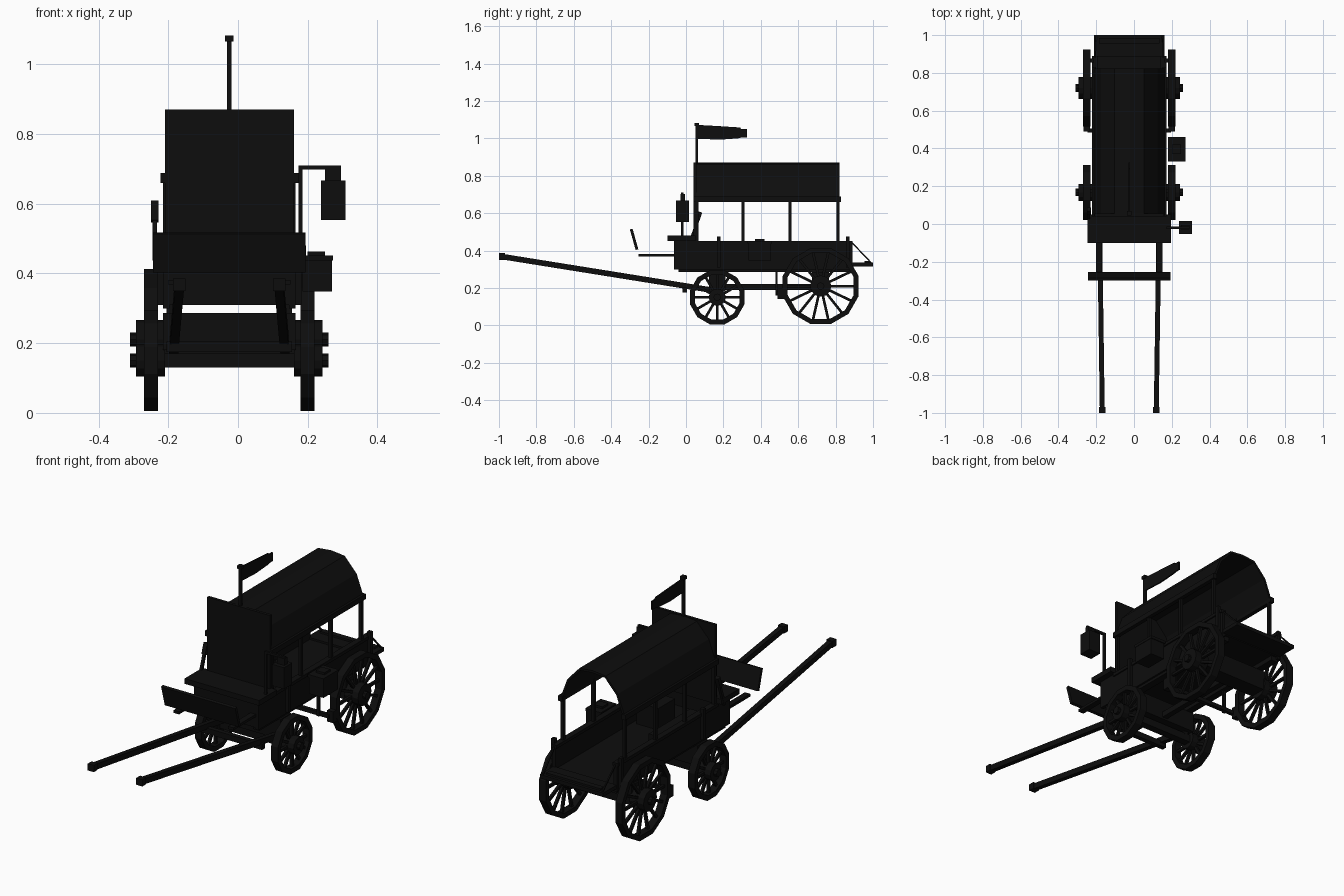
import bpy, bmesh, math
from mathutils import Vector

if "Cube" in bpy.data.objects:
    bpy.data.objects.remove(bpy.data.objects["Cube"], do_unlink=True)

black = bpy.data.materials.new("black_wood")
black.use_nodes = True
colour = (0.004, 0.004, 0.004, 1)
black.diffuse_color = colour
shader = black.node_tree.nodes["Principled BSDF"]
shader.inputs["Base Color"].default_value = colour
shader.inputs["Roughness"].default_value = 0.9

CX = -0.025            # centre line of the wagon
SIDES = ((-1, "right"), (1, "left"))


def finish(name, bm):
    bmesh.ops.recalc_face_normals(bm, faces=bm.faces)
    mesh = bpy.data.meshes.new(name)
    bm.to_mesh(mesh)
    bm.free()
    mesh.materials.append(black)
    ob = bpy.data.objects.new(name, mesh)
    bpy.context.collection.objects.link(ob)
    return ob


def add_box(bm, x, y, z):
    """Box from three (low, high) ranges."""
    new = bmesh.ops.create_cube(bm, size=1)["verts"]
    for v in new:
        v.co = [lo + (c + 0.5) * (hi - lo) for c, (lo, hi) in zip(v.co, (x, y, z))]


def box(name, x, y, z):
    bm = bmesh.new()
    add_box(bm, x, y, z)
    return finish(name, bm)


def add_bar(bm, a, b, width, depth):
    """Rectangular bar between two points."""
    a, b = Vector(a), Vector(b)
    rot = (b - a).to_track_quat("Z", "Y")
    for v in bmesh.ops.create_cube(bm, size=1)["verts"]:
        v.co = rot @ Vector((v.co.x * width, v.co.y * depth, v.co.z * (b - a).length)) + (a + b) / 2


def bar(name, a, b, width, depth):
    bm = bmesh.new()
    add_bar(bm, a, b, width, depth)
    return finish(name, bm)


def prism(name, outline, x0, x1):
    """Outline in y and z, pushed along x."""
    bm = bmesh.new()
    face = bm.faces.new([bm.verts.new((x0, y, z)) for y, z in outline])
    out = bmesh.ops.extrude_face_region(bm, geom=[face])["geom"]
    for v in out:
        if isinstance(v, bmesh.types.BMVert):
            v.co.x = x1
    return finish(name, bm)


def add_drum(bm, x0, x1, y, z, r, n):
    """Cylinder lying along x."""
    for v in bmesh.ops.create_cone(bm, cap_ends=True, segments=n, radius1=r, radius2=r, depth=1)["verts"]:
        v.co = (x0 + (v.co.z + 0.5) * (x1 - x0), y + v.co.x, z + v.co.y)


def wheel(name, side, y, z, r, spokes, hub):
    x = CX + side * 0.225
    bm = bmesh.new()
    # Faceted rim with a square section
    n, rings = 12, []
    for i in range(n):
        a = 2 * math.pi * (i + 0.5) / n
        rings.append([bm.verts.new((x + dx, y + rr * math.cos(a), z + rr * math.sin(a)))
                      for rr, dx in ((r, -0.02), (r, 0.02), (r - 0.027, 0.02), (r - 0.027, -0.02))])
    for i in range(n):
        p, q = rings[i], rings[(i + 1) % n]
        for k in range(4):
            bm.faces.new((p[k], q[k], q[(k + 1) % 4], p[(k + 1) % 4]))
    # Spokes
    for i in range(spokes):
        a = 2 * math.pi * i / spokes
        d = Vector((0, math.cos(a), math.sin(a)))
        c = Vector((x, y, z))
        add_bar(bm, c + d * 0.02, c + d * (r - 0.02), 0.014, 0.014)
    # Stepped hub
    add_drum(bm, x - side * 0.04, x + side * 0.043, y, z, hub, 12)
    add_drum(bm, x, x + side * 0.06, y, z, 0.02, 8)
    finish(name, bm)


# Running gear
for side, word in SIDES:
    wheel(f"front_{word}_wheel", side, 0.167, 0.15, 0.15, 12, 0.046)
    wheel(f"rear_{word}_wheel", side, 0.72, 0.21, 0.21, 14, 0.057)
for name, y, z in (("front", 0.167, 0.15), ("rear", 0.72, 0.21)):
    box(name + "_axle", (CX - 0.22, CX + 0.22), (y - 0.02, y + 0.02), (z - 0.02, z + 0.02))
    box(name + "_bolster", (CX - 0.19, CX + 0.19), (y - 0.045, y + 0.045), (0.18, 0.286))
box("reach_pole", (CX - 0.015, CX + 0.015), (0.167, 0.72), (0.19, 0.22))
box("shaft_crossbar", (CX - 0.18, CX + 0.18), (-0.02, 0.005), (0.175, 0.205))
box("brake_beam", (CX - 0.22, CX + 0.22), (0.485, 0.505), (0.16, 0.18))

for side, word in SIDES:
    x = CX + side * 0.16
    box(word + "_chassis_rail", (x - 0.02, x + 0.02), (-0.04, 0.88), (0.285, 0.32))
    box(word + "_brake_hanger", (x - 0.008, x + 0.008), (0.478, 0.49), (0.16, 0.3))
    xb = CX + side * 0.225
    box(word + "_brake_shoe", (xb - 0.018, xb + 0.018), (0.49, 0.525), (0.14, 0.2))
    # Pulling shafts with end caps
    tip = Vector((CX + side * 0.143, -0.985, 0.368))
    root = Vector((CX + side * 0.16, 0.19, 0.18))
    bar(word + "_shaft", tip, root, 0.026, 0.03)
    box(word + "_shaft_cap", (tip.x - 0.018, tip.x + 0.018), (-1, -0.968), (0.35, 0.386))
    # Footboard rails
    box(word + "_footboard_rail", (x - 0.016, x + 0.016), (-0.255, -0.06), (0.368, 0.382))

# Open wagon bed
box("bed_floor", (CX - 0.19, CX + 0.19), (-0.06, 0.89), (0.31, 0.325))
for side, word in SIDES:
    inner, outer = sorted((CX + side * 0.172, CX + side * 0.19))
    box(word + "_bed_wall", (inner, outer), (-0.065, 0.89), (0.3, 0.45))
    inner, outer = sorted((CX + side * 0.165, CX + side * 0.197))
    box(word + "_bed_rim", (inner, outer), (0.04, 0.89), (0.435, 0.452))
    bm = bmesh.new()
    for y in (0.175, 0.865):
        xs = CX + side * 0.197
        add_box(bm, (xs - 0.01, xs + 0.01), (y - 0.01, y + 0.01), (0.31, 0.475))
    finish(word + "_stakes", bm)
    bar(word + "_tailgate_chain", (CX + side * 0.18, 0.88, 0.45), (CX + side * 0.175, 0.99, 0.335), 0.007, 0.007)
box("bed_front", (CX - 0.19, CX + 0.19), (-0.065, -0.045), (0.31, 0.45))
box("tailgate", (CX - 0.187, CX + 0.187), (0.885, 1.0), (0.315, 0.335))
box("tailgate_lip", (CX - 0.16, CX + 0.16), (0.955, 0.985), (0.335, 0.345))
box("inner_bench", (CX - 0.17, CX - 0.07), (0.1, 0.45), (0.325, 0.41))
box("crate", (CX + 0.02, CX + 0.15), (0.1, 0.24), (0.325, 0.44))

# Driver's seat and sloping dashboard
box("driver_seat", (CX - 0.22, CX + 0.22), (-0.1, 0.05), (0.452, 0.48))
bar("dashboard", (CX, -0.293, 0.515), (CX, -0.262, 0.405), 0.437, 0.015)

# Front board and canopy posts
box("front_board", (CX - 0.185, CX + 0.185), (0.04, 0.056), (0.45, 0.87))
for side, word in SIDES:
    x = CX + side * 0.182
    bm = bmesh.new()
    for y in (0.06, 0.305, 0.555, 0.812):
        add_box(bm, (x - 0.008, x + 0.008), (y - 0.008, y + 0.008), (0.44, 0.68))
    finish(word + "_canopy_posts", bm)
    x = CX + side * 0.187
    box(word + "_canopy_rail", (x - 0.011, x + 0.011), (0.04, 0.83), (0.66, 0.688))

# Faceted canopy shell
half = [(0.193, 0.668), (0.149, 0.785), (0.078, 0.862)]
arch = [(-x, z) for x, z in half] + [(0, 0.87)] + [(x, z) for x, z in reversed(half)]
bm = bmesh.new()
rows = [[bm.verts.new((CX + x, y, z)) for x, z in arch] for y in (0.045, 0.822)]
for i in range(len(arch) - 1):
    bm.faces.new((rows[0][i], rows[0][i + 1], rows[1][i + 1], rows[1][i]))
canopy = finish("canopy", bm)
shell = canopy.modifiers.new("thickness", "SOLIDIFY")
shell.thickness = 0.012
shell.offset = -1 if canopy.data.polygons[2].normal.z > 0 else 1

# Pennant on its pole
box("flag_pole", (CX - 0.007, CX + 0.007), (0.05, 0.063), (0.84, 1.07))
box("flag_pole_cap", (CX - 0.012, CX + 0.012), (0.045, 0.069), (1.066, 1.083))
prism("pennant", [(0.06, 1.072), (0.18, 1.065), (0.29, 1.058), (0.295, 1.05), (0.325, 1.05),
                  (0.325, 1.004), (0.295, 1.004), (0.28, 1.0), (0.18, 0.993), (0.06, 0.998)],
      CX - 0.004, CX + 0.004)

# Lantern on a bracket
box("lantern_post", (0.173, 0.185), (-0.026, -0.014), (0.47, 0.71))
box("lantern_arm", (0.173, 0.295), (-0.026, -0.014), (0.698, 0.71))
box("lantern_hook", (0.25, 0.295), (-0.03, -0.006), (0.665, 0.702))
box("lantern", (0.238, 0.308), (-0.053, 0.017), (0.553, 0.667))

# Brake lever
bar("brake_lever", (-0.239, 0.02, 0.44), (-0.239, 0.075, 0.6), 0.014, 0.014)
bar("brake_grip", (-0.239, 0.058, 0.55), (-0.239, 0.077, 0.606), 0.022, 0.02)

# Side chest
box("side_chest", (0.185, 0.27), (0.335, 0.455), (0.348, 0.44))
box("side_chest_lid", (0.18, 0.272), (0.33, 0.46), (0.437, 0.452))
box("side_chest_handle", (0.2, 0.25), (0.37, 0.42), (0.45, 0.463))
